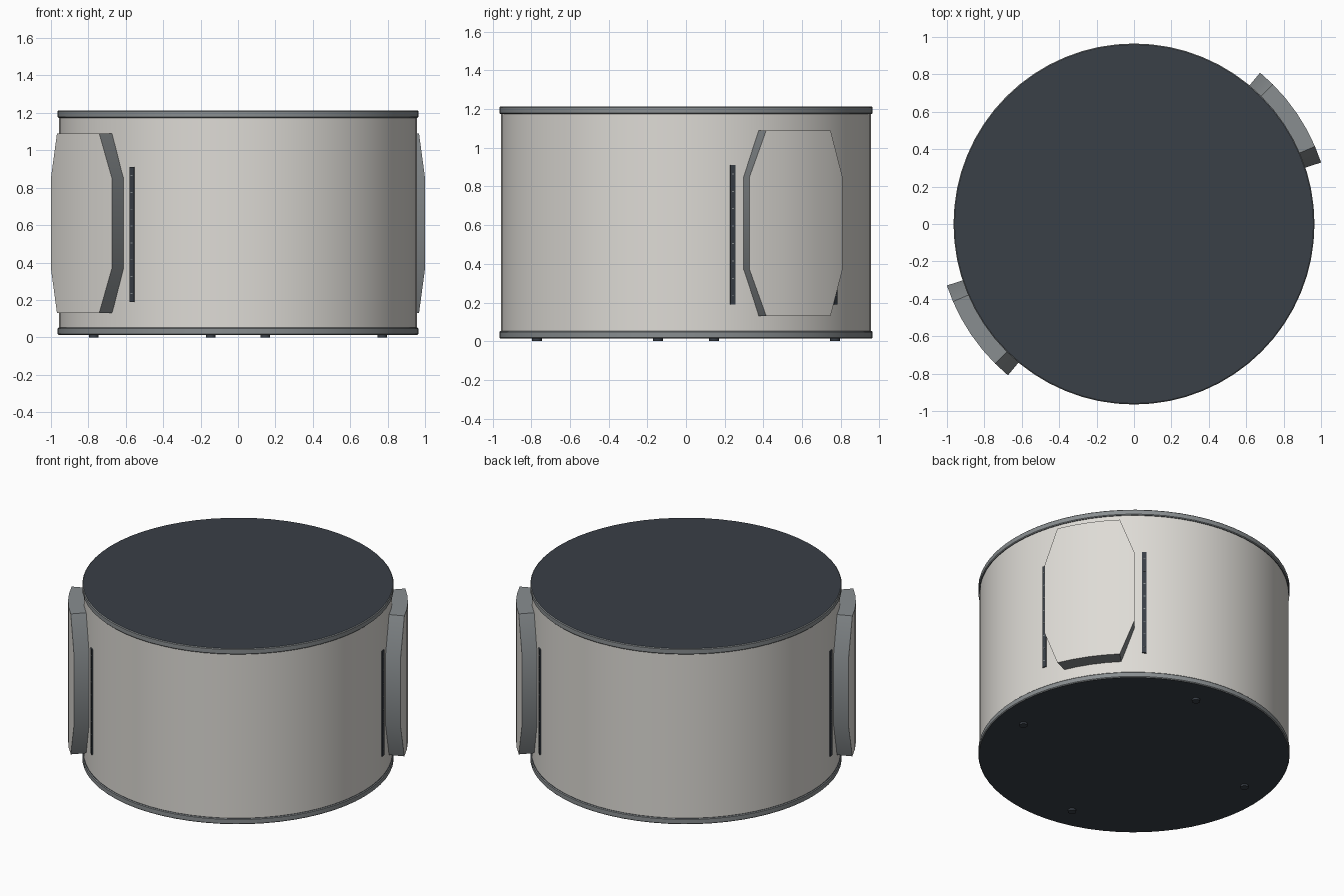
import bpy, bmesh
from math import sin, cos, radians
from mathutils import Matrix

cube = bpy.data.objects.get("Cube")
if cube:
    bpy.data.objects.remove(cube)


def material(name, rgb):
    m = bpy.data.materials.new(name)
    m.use_nodes = True
    m.diffuse_color = (*rgb, 1)
    m.node_tree.nodes["Principled BSDF"].inputs["Base Color"].default_value = (*rgb, 1)
    return m


LIGHT = material("warm light grey", (0.73, 0.71, 0.67))
GREY = material("mid grey", (0.25, 0.27, 0.28))
DARK = material("dark slate", (0.041, 0.050, 0.063))

SIDES = 64
BODY_R = 0.956
PANEL_ANGLE = 34.2


def finish(name, bm, *mats):
    bmesh.ops.recalc_face_normals(bm, faces=bm.faces)
    mesh = bpy.data.meshes.new(name)
    bm.to_mesh(mesh)
    bm.free()
    for m in mats:
        mesh.materials.append(m)
    obj = bpy.data.objects.new(name, mesh)
    bpy.context.collection.objects.link(obj)
    bpy.ops.object.select_all(action="DESELECT")
    obj.select_set(True)
    bpy.context.view_layer.objects.active = obj
    bpy.ops.object.shade_smooth_by_angle(angle=radians(30))
    return obj


def drum(bm, radius, z0, z1, sides=SIDES, x=0, y=0):
    bmesh.ops.create_cone(bm, cap_ends=True, segments=sides, radius1=radius,
                          radius2=radius, depth=z1 - z0,
                          matrix=Matrix.Translation((x, y, (z0 + z1) / 2)))


def polar(r, deg, z):
    return (r * cos(radians(deg)), r * sin(radians(deg)), z)


# Main drum wall
bm = bmesh.new()
drum(bm, BODY_R, 0.03, 1.19)
finish("drum_body", bm, LIGHT)

# Top and bottom lids: grey bevelled rim, dark flat faces
for name, z0, z1 in (("bottom_lid", 0.013, 0.052), ("top_lid", 1.174, 1.213)):
    bm = bmesh.new()
    drum(bm, 0.965, z0, z1)
    rim_edges = [e for e in bm.edges if abs(e.verts[0].co.z - e.verts[1].co.z) < 0.001]
    bmesh.ops.bevel(bm, geom=rim_edges, offset=0.005, segments=1, affect="EDGES")
    for f in bm.faces:
        f.material_index = 1 if abs(f.normal.z) > 0.95 else 0
    finish(name, bm, GREY, DARK)

# Four low feet
for i in range(4):
    x, y, _ = polar(0.785, 90 * i - 10.7, 0)
    bm = bmesh.new()
    drum(bm, 0.026, 0, 0.02, 16, x, y)
    finish(f"foot_{i + 1}", bm, DARK)


# Curved raised panel with cut corners
def side_panel(name, middle):
    bm = bmesh.new()
    columns = []
    for a in (-16, -11, -5.5, 0, 5.5, 11, 16):
        half = 0.24 if abs(a) == 16 else 0.48
        columns.append([bm.verts.new(polar(r, middle + a, 0.61 + s * half))
                        for r, s in ((0.94, -1), (1.053, -1), (1.053, 1), (0.94, 1))])
    for c, d in zip(columns, columns[1:]):
        for k in range(4):
            n = (k + 1) % 4
            f = bm.faces.new((c[k], c[n], d[n], d[k]))
            f.material_index = 0 if k == 1 else 1
    for end in (columns[0], columns[-1]):
        bm.faces.new(end).material_index = 1
    finish(name, bm, LIGHT, GREY)


# Thin upright strip, with small ticks along its length
def block(bm, angle, z, size):
    place = Matrix.Rotation(radians(angle), 4, "Z") @ Matrix.Translation((BODY_R, 0, z))
    bmesh.ops.create_cube(bm, size=1, matrix=place @ Matrix.Diagonal((*size, 1)))


def strip(name, angle):
    bm = bmesh.new()
    block(bm, angle, 0.55, (0.012, 0.027, 0.72))
    finish(name, bm, DARK)
    bm = bmesh.new()
    for i in range(8):
        block(bm, angle, 0.235 + 0.09 * i, (0.014, 0.012, 0.005))
    finish(name + "_ticks", bm, GREY)


for side, turn in (("back_left", 0), ("front_right", 180)):
    middle = PANEL_ANGLE + turn
    side_panel(side + "_panel", middle)
    strip(side + "_strip_a", middle - 19.6)
    strip(side + "_strip_b", middle + 19.6)
